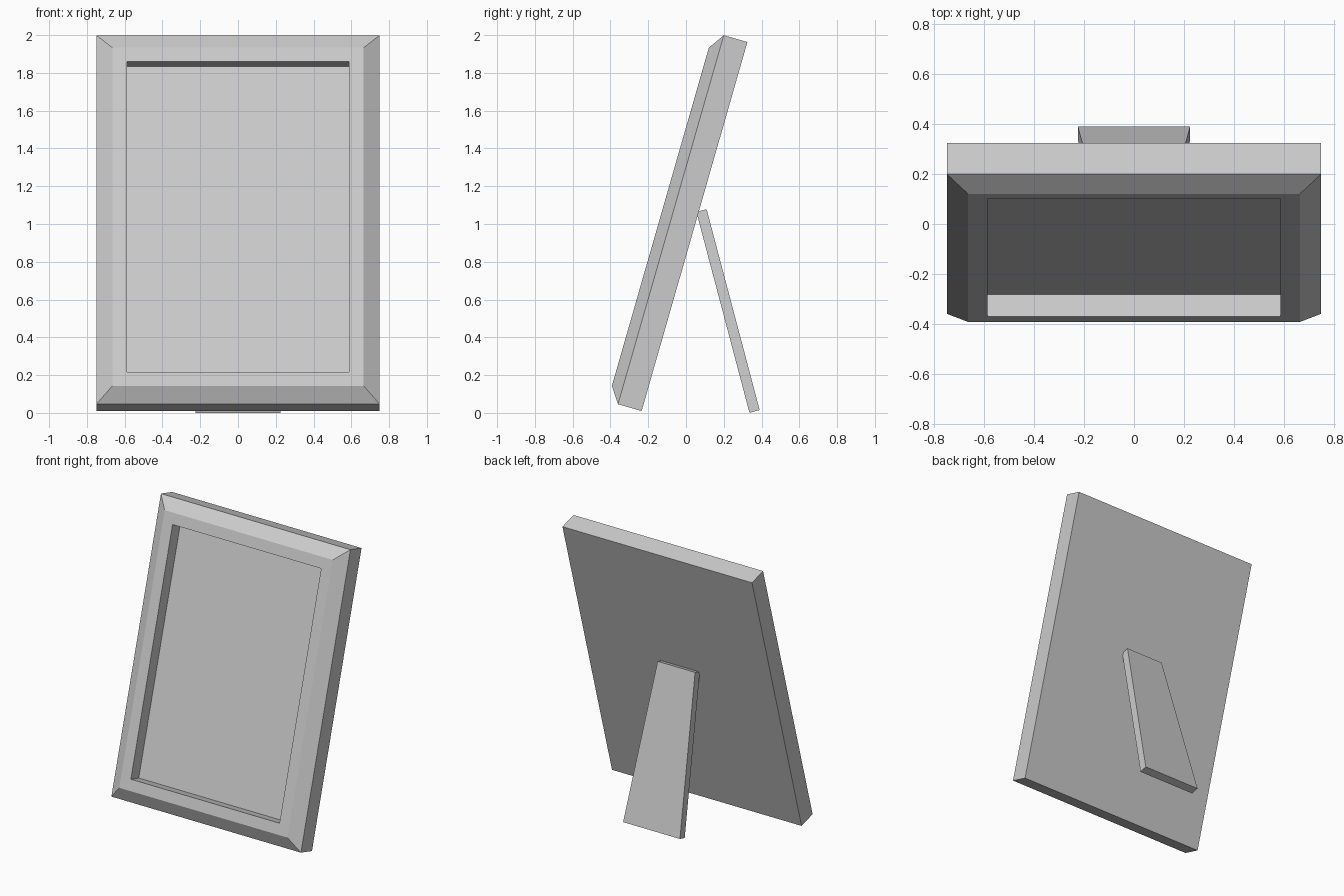
import bpy, bmesh
from math import radians
from mathutils import Matrix

if "Cube" in bpy.data.objects:
    bpy.data.objects.remove(bpy.data.objects["Cube"])

W, H = 0.75, 2.032            # half width and height of the frame
INSET = 0.085                 # width of the sloped outer border


def loft(name, rings, matrix):
    """Skin a stack of four-point rings, cap both ends."""
    bm = bmesh.new()
    loops = [[bm.verts.new(p) for p in ring] for ring in rings]
    for a, b in zip(loops, loops[1:]):
        for i in range(4):
            j = (i + 1) % 4
            bm.faces.new((a[i], a[j], b[j], b[i]))
    bm.faces.new(loops[0])
    bm.faces.new(loops[-1])
    bm.transform(matrix)
    bmesh.ops.recalc_face_normals(bm, faces=bm.faces)
    mesh = bpy.data.meshes.new(name)
    bm.to_mesh(mesh)
    bm.free()
    obj = bpy.data.objects.new(name, mesh)
    bpy.context.collection.objects.link(obj)
    return obj


def frame_ring(inset, forward):
    x, lo, hi = W - inset, inset, H - inset
    return [(-x, -forward, lo), (x, -forward, lo), (x, -forward, hi), (-x, -forward, hi)]


def leg_ring(half, z, depth=0.056):
    return [(-half, -depth, z), (half, -depth, z), (half, 0, z), (-half, 0, z)]


# Frame: back, outer edge, sloped border, flat lip, recessed picture panel
profile = [(0, 0), (0, 0.13), (INSET, 0.188), (0.162, 0.188), (0.162, 0.095)]
loft("picture_frame", [frame_ring(*p) for p in profile],
     Matrix.Translation((0, -0.235, 0.01)) @ Matrix.Rotation(radians(-16), 4, 'X'))

# Tapered easel leg leaning against the back
loft("easel_leg", [leg_ring(0.225, 0), leg_ring(0.148, 1.1)],
     Matrix.Translation((0, 0.39, 0.015)) @ Matrix.Rotation(radians(14.8), 4, 'X'))
